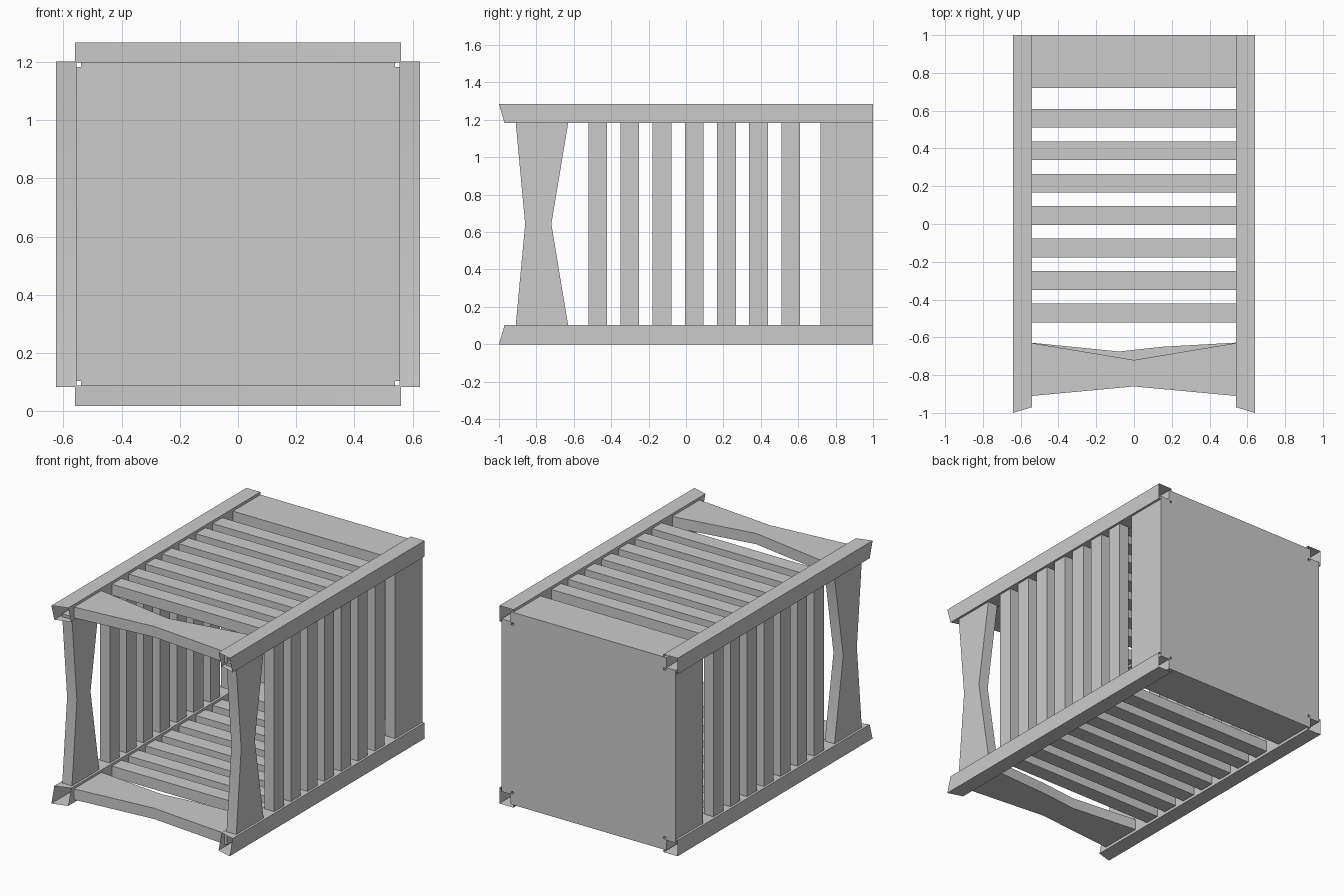
import bpy
from mathutils import Vector

if "Cube" in bpy.data.objects:
    bpy.data.objects.remove(bpy.data.objects["Cube"])

H = 1.285           # overall height
C = H / 2           # centre height of the square section
L = 0.56            # half length of planks (they reach slightly into the rails)
IN, OUT = 0.555, 0.625   # inner and outer distance of planks from the centre line


def make(name, verts, faces, smooth=False):
    me = bpy.data.meshes.new(name)
    me.from_pydata([Vector(v) for v in verts], [], faces)
    me.update()
    ob = bpy.data.objects.new(name, me)
    bpy.context.collection.objects.link(ob)
    if smooth:
        bpy.ops.object.select_all(action='DESELECT')
        bpy.context.view_layer.objects.active = ob
        ob.select_set(True)
        bpy.ops.object.shade_smooth_by_angle(angle=0.52)
    return ob


# maps (along, depth y, outward distance) to each of the four sides
SIDES = {
    "top": lambda a, y, d: (a, y, C + d),
    "bottom": lambda a, y, d: (-a, y, C - d),
    "right": lambda a, y, d: (d, y, C - a),
    "left": lambda a, y, d: (-d, y, C + a),
}


def plank(name, side, front, back):
    """Plank whose front and back edges are lists of (along, y) points."""
    outline = front + back[::-1]
    n = len(outline)
    f = SIDES[side]
    verts = [f(a, y, IN) for a, y in outline] + [f(a, y, OUT) for a, y in outline]
    nf, nb = len(front), len(back)
    faces = [(i, (i + 1) % n, n + (i + 1) % n, n + i) for i in range(n)]
    if nf == nb:   # strips of quads for the broad faces
        for i in range(nf - 1):
            q = (i, i + 1, n - 2 - i, n - 1 - i)
            faces += [q[::-1], tuple(n + k for k in q)]
    else:
        faces += [tuple(range(n))[::-1], tuple(range(n, 2 * n))]
    make(name, verts, faces, smooth=nf > 2)


for side in SIDES:
    # seven slats
    for i in range(7):
        y = 0.56 - 0.172 * i
        plank(f"{side}_slat_{i + 1}", side,
              [(-L, y - 0.05), (L, y - 0.05)], [(-L, y + 0.05), (L, y + 0.05)])
    # wide plank at the back
    plank(f"{side}_back_plank", side, [(-L, 0.72), (L, 0.72)], [(-L, 1), (L, 1)])
    # waisted plank at the front
    front = [(-L, -0.912), (0, -0.86), (L, -0.912)]
    back = [(-L, -0.627), (0, -0.72), (L, -0.627)]
    if side == "bottom":
        back = [(-L, -0.627), (-0.15, -0.65), (0.08, -0.675), (L, -0.627)]
    plank(f"{side}_front_plank", side, front, back)

# open square tube rails, front end cut on a slant
for sx in (-1, 1):
    for sz in (-1, 1):
        sec = [(0.64, C, -1), (0.54, C, -0.97), (0.54, C - 0.103, -0.94), (0.64, C - 0.103, -0.97)]
        verts = [(sx * x, y, C + sz * z) for x, z, y in sec]
        verts += [(sx * x, 1, C + sz * z) for x, z, _ in sec]
        faces = [(i, (i + 1) % 4, 4 + (i + 1) % 4, 4 + i) for i in range(4)]
        if sx * sz < 0:
            faces = [f[::-1] for f in faces]
        make(f"{'top' if sz > 0 else 'bottom'}_{'right' if sx > 0 else 'left'}_rail", verts, faces)

# closed back panel with notched corners that clear the rails
a, b = 0.54, 0.56
ring = [(a, -b), (a, -a), (b, -a), (b, a), (a, a), (a, b),
        (-a, b), (-a, a), (-b, a), (-b, -a), (-a, -a), (-a, -b)]
n = len(ring)
verts = [(x, y, C + z) for y in (0.935, 1) for x, z in ring]
faces = [tuple(range(n)), tuple(range(n, 2 * n))[::-1]]
faces += [(i, n + i, n + (i + 1) % n, (i + 1) % n) for i in range(n)]
make("back_panel", verts, faces)
